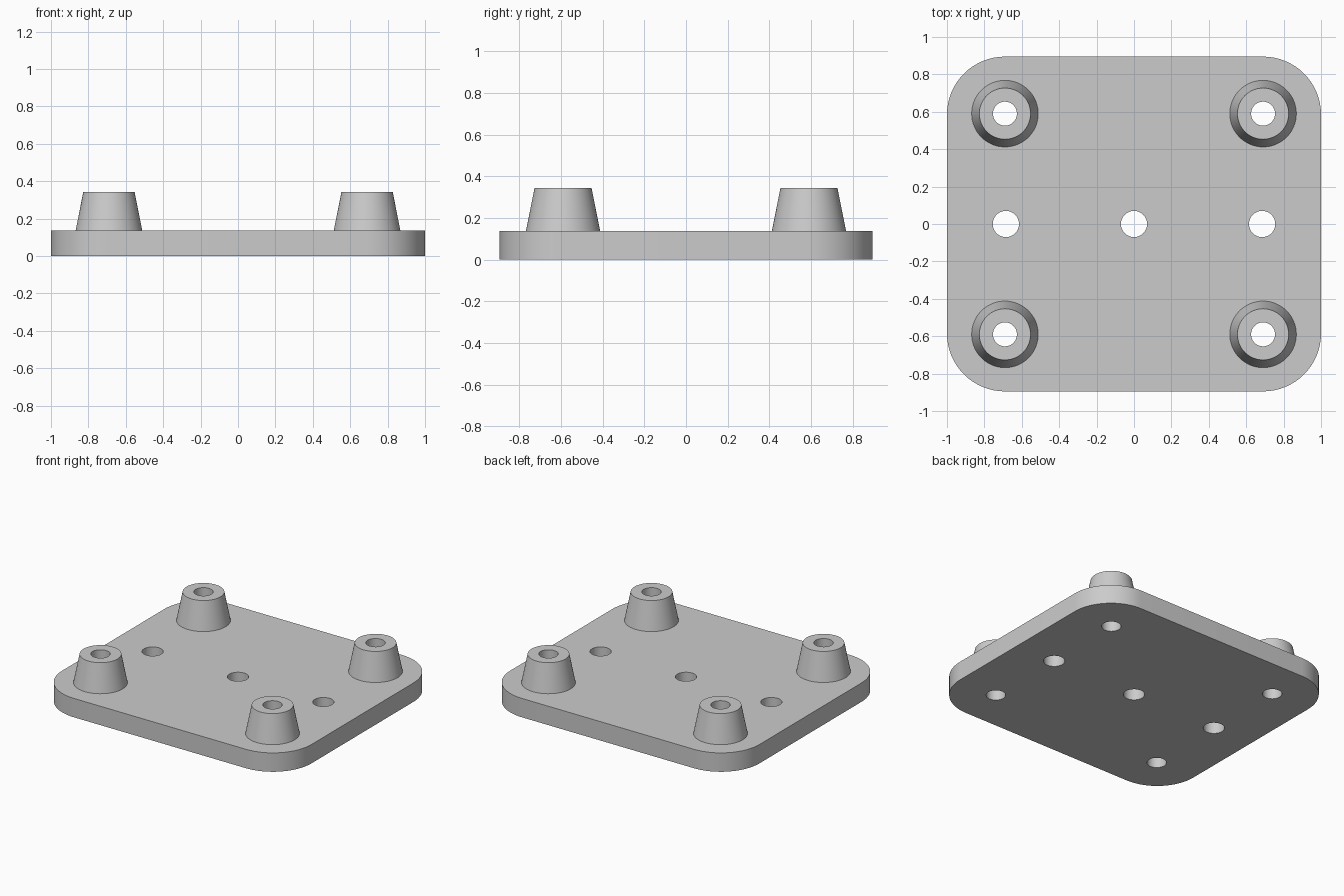
import bpy, bmesh
from math import cos, sin, pi, radians

cube = bpy.data.objects.get("Cube")
if cube:
    bpy.data.objects.remove(cube, do_unlink=True)

HALF_X, HALF_Y, CORNER = 1.0, 0.895, 0.31
PLATE_TOP, BOSS_TOP = 0.137, 0.343
BOSS_X, BOSS_Y = 0.69, 0.59
BASE_R, TOP_R, BORE_R = 0.178, 0.137, 0.064
HOLE_X, HOLE_R = 0.685, 0.07
SEGMENTS = 64

grey = bpy.data.materials.new("light grey")
grey.use_nodes = True
colour = (0.6, 0.6, 0.6, 1)
grey.diffuse_color = colour
grey.node_tree.nodes["Principled BSDF"].inputs["Base Color"].default_value = colour


def make_object(name, bm):
    bmesh.ops.recalc_face_normals(bm, faces=bm.faces)
    mesh = bpy.data.meshes.new(name)
    bm.to_mesh(mesh)
    bm.free()
    mesh.materials.append(grey)
    obj = bpy.data.objects.new(name, mesh)
    bpy.context.collection.objects.link(obj)
    return obj


def activate(obj):
    bpy.ops.object.select_all(action='DESELECT')
    obj.select_set(True)
    bpy.context.view_layer.objects.active = obj


def smooth(obj):
    activate(obj)
    bpy.ops.object.shade_smooth_by_angle(angle=radians(30))


def prism(bm, outline, bottom, top):
    face = bm.faces.new([bm.verts.new((x, y, bottom)) for x, y in outline])
    extruded = bmesh.ops.extrude_face_region(bm, geom=[face], use_keep_orig=True)
    moved = [v for v in extruded["geom"] if isinstance(v, bmesh.types.BMVert)]
    bmesh.ops.translate(bm, verts=moved, vec=(0, 0, top - bottom))


def circle(x, y, r):
    return [(x + r * cos(2 * pi * i / SEGMENTS), y + r * sin(2 * pi * i / SEGMENTS))
            for i in range(SEGMENTS)]


# Rounded base plate
steps = SEGMENTS // 4
outline = []
for quarter, (sx, sy) in enumerate([(1, 1), (-1, 1), (-1, -1), (1, -1)]):
    for i in range(steps + 1):
        a = (quarter + i / steps) * pi / 2
        outline.append((sx * (HALF_X - CORNER) + CORNER * cos(a),
                        sy * (HALF_Y - CORNER) + CORNER * sin(a)))
bm = bmesh.new()
prism(bm, outline, 0, PLATE_TOP)
plate = make_object("base_plate", bm)

# Through holes: a middle row of three and one under each boss
corners = [(sx * BOSS_X, sy * BOSS_Y) for sx in (-1, 1) for sy in (-1, 1)]
bm = bmesh.new()
for x in (-HOLE_X, 0, HOLE_X):
    prism(bm, circle(x, 0, HOLE_R), -0.1, PLATE_TOP + 0.1)
for x, y in corners:
    prism(bm, circle(x, y, BORE_R), -0.1, PLATE_TOP + 0.1)
cutter = make_object("hole_cutter", bm)
cutter.hide_render = True
cut = plate.modifiers.new("holes", 'BOOLEAN')
cut.operation, cut.solver, cut.object = 'DIFFERENCE', 'EXACT', cutter
activate(plate)
bpy.ops.object.modifier_apply(modifier=cut.name)
bpy.data.objects.remove(cutter, do_unlink=True)
smooth(plate)

# Tapered bosses with a bore, open where they meet the plate
profile = [(BASE_R, PLATE_TOP), (TOP_R, BOSS_TOP), (BORE_R, BOSS_TOP), (BORE_R, PLATE_TOP)]
for x, y in corners:
    bm = bmesh.new()
    rings = [[bm.verts.new((px, py, z)) for px, py in circle(0, 0, r)] for r, z in profile]
    for low, high in zip(rings, rings[1:]):
        for i in range(SEGMENTS):
            j = (i + 1) % SEGMENTS
            bm.faces.new((low[i], low[j], high[j], high[i]))
    name = ("back" if y > 0 else "front") + ("_left" if x > 0 else "_right") + "_boss"
    boss = make_object(name, bm)
    boss.location = (x, y, 0)
    smooth(boss)
